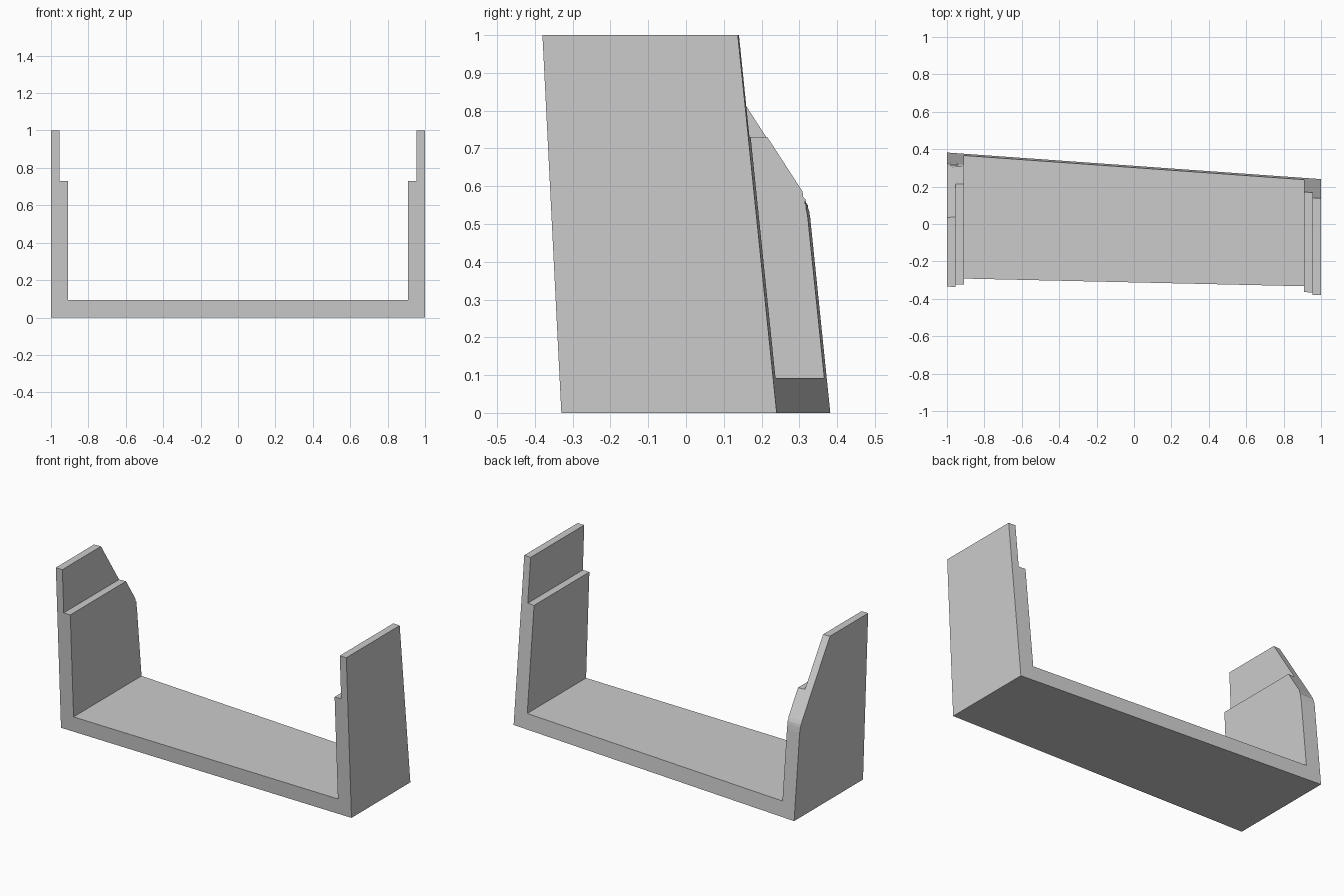
import bpy, bmesh

if "Cube" in bpy.data.objects:
    bpy.data.objects.remove(bpy.data.objects["Cube"])

grey = bpy.data.materials.new("plain grey")
grey.diffuse_color = (0.6, 0.6, 0.6, 1)
grey.use_nodes = True
grey.node_tree.nodes["Principled BSDF"].inputs["Base Color"].default_value = grey.diffuse_color


def loft(name, a, b):
    """Solid between two matching outlines."""
    bm = bmesh.new()
    va = [bm.verts.new(p) for p in a]
    vb = [bm.verts.new(p) for p in b]
    bm.faces.new(va)
    bm.faces.new(vb[::-1])
    n = len(va)
    for i in range(n):
        j = (i + 1) % n
        bm.faces.new((va[j], va[i], vb[i], vb[j]))
    bmesh.ops.recalc_face_normals(bm, faces=bm.faces)
    me = bpy.data.meshes.new(name)
    bm.to_mesh(me)
    bm.free()
    me.materials.append(grey)
    ob = bpy.data.objects.new(name, me)
    bpy.context.collection.objects.link(ob)
    return ob


# Slanted front and back planes
def front(x, z):
    return -0.3075 - 0.0225 * x - 0.05 * z


def back(x, z):
    return 0.311 - 0.071 * x - 0.103 * z


# U-shaped bracket with stepped uprights
half = [(1, 0), (1, 1), (0.955, 1), (0.955, 0.73), (0.91, 0.73), (0.91, 0.093)]
outline = half + [(-x, z) for x, z in reversed(half)]
bracket = loft("bracket",
               [(x, front(x, z), z) for x, z in outline],
               [(x, back(x, z), z) for x, z in outline])

# Cutter for the sloped, softened rear corner of the left upright:
# y at x = -1, z, and how y drifts with x
cut = [(0.45, 0.515, 0), (0.3290, 0.515, -0.071), (0.3262, 0.533, -0.071),
       (0.3225, 0.55, -0.05), (0.3165, 0.565, 0.0), (0.3035, 0.5855, 0.06),
       (-0.0298, 1.1, 0.06), (0.45, 1.1, 0)]
cutter = loft("corner_cutter", *[[(x, y + s * (x + 1), z) for y, z, s in cut]
                                 for x in (-1.1, -0.8)])
cutter.hide_render = True
cutter.hide_viewport = True

mod = bracket.modifiers.new("sloped corner", "BOOLEAN")
mod.operation = "DIFFERENCE"
mod.solver = "EXACT"
mod.object = cutter
